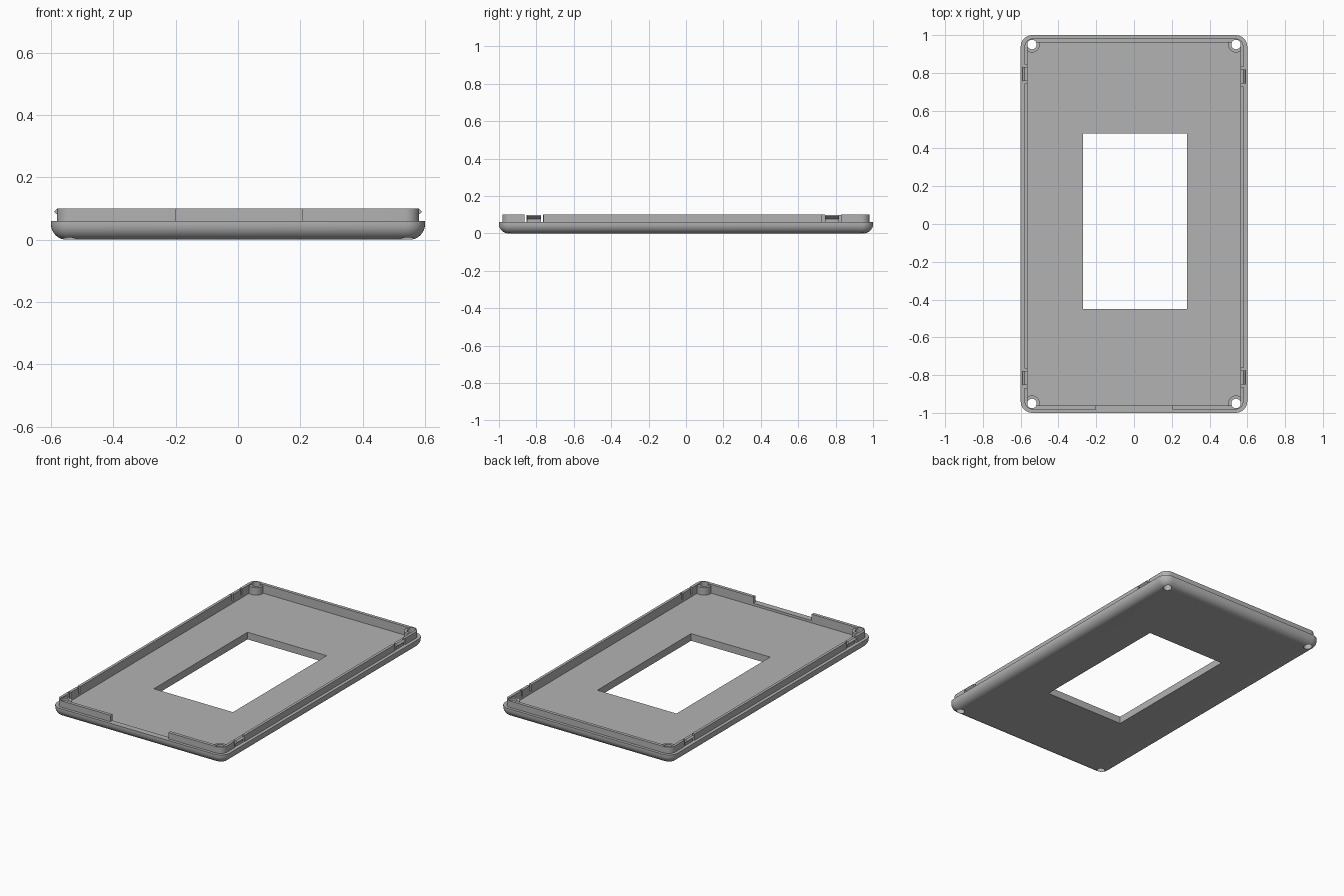
import bpy, bmesh
from math import sin, cos, pi

cube = bpy.data.objects.get("Cube")
if cube:
    bpy.data.objects.remove(cube)

grey = bpy.data.materials.new("plain grey")
grey.use_nodes = True
grey.diffuse_color = (0.45, 0.45, 0.45, 1)
grey.node_tree.nodes["Principled BSDF"].inputs["Base Color"].default_value = (0.45, 0.45, 0.45, 1)

EDGE, RIM, FLOOR = 0.06, 0.10, 0.045
HOLE_X, HOLE_Y = 0.54, 0.95


def finish(name, bm):
    bmesh.ops.recalc_face_normals(bm, faces=bm.faces)
    mesh = bpy.data.meshes.new(name)
    bm.to_mesh(mesh)
    bm.free()
    mesh.materials.append(grey)
    ob = bpy.data.objects.new(name, mesh)
    bpy.context.collection.objects.link(ob)
    return ob


def rounded_rect(hx, hy, r, steps=8):
    pts = []
    for q, (sx, sy) in enumerate([(1, 1), (-1, 1), (-1, -1), (1, -1)]):
        for i in range(steps + 1):
            a = (q + i / steps) * pi / 2
            pts.append((sx * (hx - r) + r * cos(a), sy * (hy - r) + r * sin(a)))
    return pts


def loft(name, sections):
    """Closed solid through rounded rectangles given as (half x, half y, radius, z)."""
    bm = bmesh.new()
    rings = [[bm.verts.new((x, y, z)) for x, y in rounded_rect(hx, hy, r)]
             for hx, hy, r, z in sections]
    for a, b in zip(rings, rings[1:]):
        for i in range(len(a)):
            j = (i + 1) % len(a)
            bm.faces.new((a[i], a[j], b[j], b[i]))
    bm.faces.new(rings[0])
    bm.faces.new(rings[-1])
    return finish(name, bm)


def box(name, x0, x1, y0, y1, z0, z1):
    bm = bmesh.new()
    bmesh.ops.create_cube(bm, size=1)
    for v in bm.verts:
        v.co = (x1 if v.co.x > 0 else x0, y1 if v.co.y > 0 else y0, z1 if v.co.z > 0 else z0)
    return finish(name, bm)


def cylinder(name, x, y, r, z0, z1):
    bm = bmesh.new()
    bmesh.ops.create_cone(bm, cap_ends=True, segments=32, radius1=r, radius2=r, depth=z1 - z0)
    bmesh.ops.translate(bm, verts=bm.verts, vec=(x, y, (z0 + z1) / 2))
    return finish(name, bm)


def boolean(ob, tool, operation="DIFFERENCE"):
    mod = ob.modifiers.new("cut", "BOOLEAN")
    mod.operation, mod.object, mod.solver = operation, tool, "EXACT"
    bpy.context.view_layer.objects.active = ob
    bpy.ops.object.modifier_apply(modifier=mod.name)
    bpy.data.objects.remove(tool)


# Tray: filleted underside, ledge, thin raised lip and recessed floor
FILLET = 0.05
sections = []
for i in range(9):
    a = i / 8 * pi / 2
    inset = FILLET * (1 - sin(a))
    sections.append((0.6 - inset, 1 - inset, 0.062 - inset, FILLET * (1 - cos(a))))
sections += [(0.6, 1, 0.062, EDGE), (0.58, 0.982, 0.045, EDGE), (0.58, 0.982, 0.045, RIM),
             (0.563, 0.962, 0.03, RIM), (0.563, 0.962, 0.03, FLOOR)]
tray = loft("tray", sections)

# Display window and front opening in the lip
boolean(tray, box("window_cutter", -0.27, 0.28, -0.45, 0.48, -0.1, 0.2))
boolean(tray, box("front_cutter", -0.2, 0.205, -1.1, -0.9, EDGE, 0.2))

# Side clips standing in slots of the lip
parts = [tray]
for side, label, centres in ((1, "left", (-0.812, 0.78)), (-1, "right", (-0.815, 0.795))):
    for yc, end in zip(centres, ("front", "back")):
        xs = sorted((side * 0.55, side * 0.62))
        boolean(tray, box("slot_cutter", *xs, yc - 0.052, yc + 0.05, EDGE, 0.2))
        bm = bmesh.new()
        profile = [(0.563, 0.05), (0.577, 0.05), (0.577, 0.078), (0.591, 0.09),
                   (0.58, 0.099), (0.563, 0.099)]
        face = bm.faces.new([bm.verts.new((side * x, yc - 0.037, z)) for x, z in profile])
        ext = bmesh.ops.extrude_face_region(bm, geom=[face], use_keep_orig=True)
        bmesh.ops.translate(bm, vec=(0, 0.074, 0),
                            verts=[g for g in ext["geom"] if isinstance(g, bmesh.types.BMVert)])
        parts.append(finish(f"{end}_{label}_clip", bm))

# Corner screw bosses, trimmed to the lip, with through holes
for sx, label in ((1, "left"), (-1, "right")):
    for sy, end in ((-1, "front"), (1, "back")):
        x, y = sx * HOLE_X, sy * HOLE_Y
        boss = cylinder(f"{end}_{label}_boss", x, y, 0.042, 0.04, 0.092)
        corner = box("corner_block", *sorted((x, x + sx * 0.1)), *sorted((y, y + sy * 0.1)), 0.04, 0.092)
        boolean(boss, corner, "UNION")
        boolean(boss, loft("trim", [(0.57, 0.97, 0.035, 0), (0.57, 0.97, 0.035, 0.2)]), "INTERSECT")
        for ob in (boss, tray):
            boolean(ob, cylinder("hole_cutter", x, y, 0.025, -0.1, 0.2))
        parts.append(boss)

# Smooth rounded surfaces, keep edges sharp
bpy.ops.object.select_all(action="DESELECT")
for ob in parts:
    ob.select_set(True)
bpy.context.view_layer.objects.active = tray
bpy.ops.object.shade_smooth_by_angle(angle=pi / 6)
